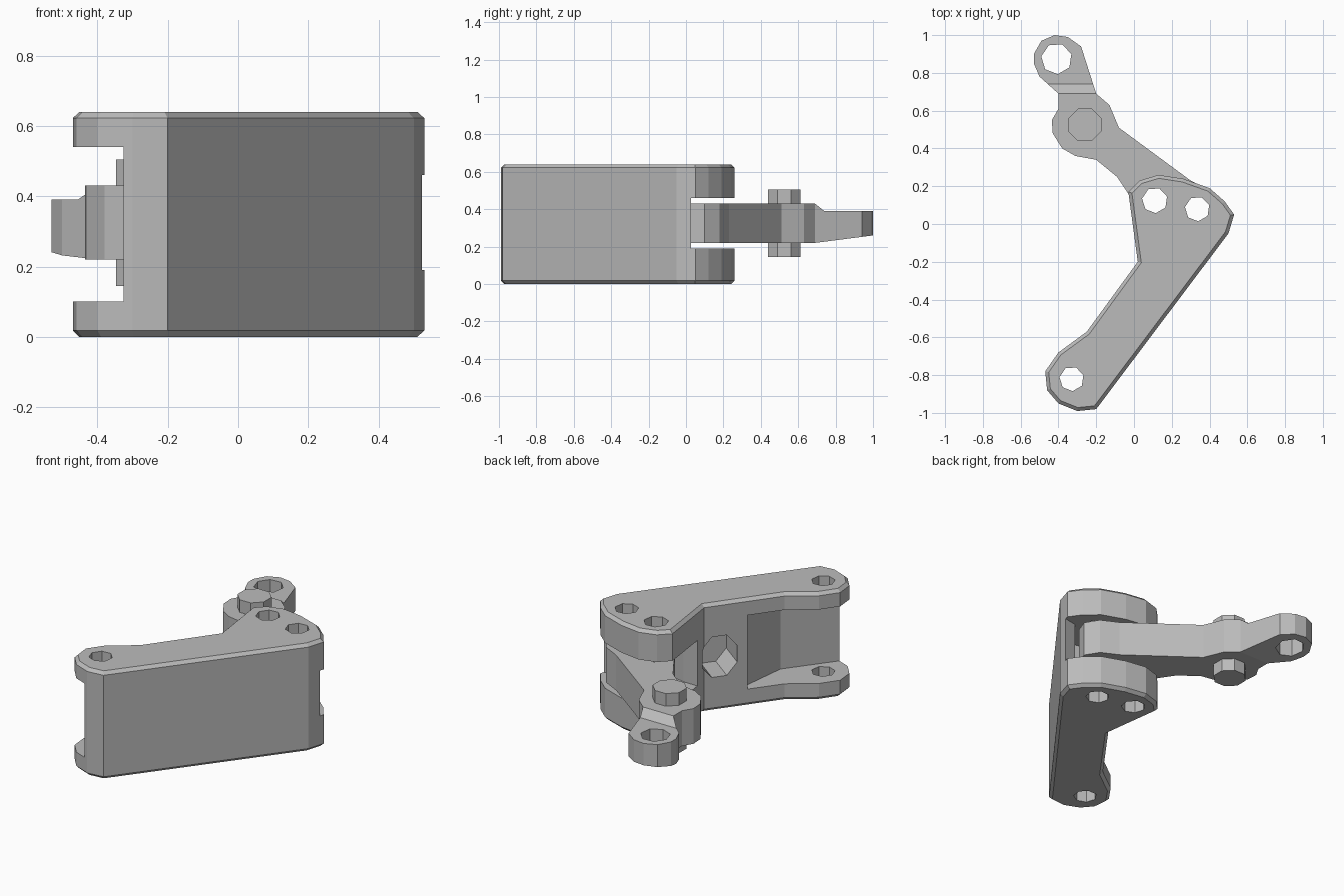
import bpy, bmesh, math
from mathutils import Vector

old = bpy.data.objects.get("Cube")
if old:
    bpy.data.objects.remove(old, do_unlink=True)

grey = bpy.data.materials.new("plain grey")
grey.use_nodes = True
COLOUR = (0.5, 0.5, 0.5, 1)
grey.diffuse_color = COLOUR
grey.node_tree.nodes["Principled BSDF"].inputs["Base Color"].default_value = COLOUR


def add(name, bm):
    bmesh.ops.recalc_face_normals(bm, faces=bm.faces)
    mesh = bpy.data.meshes.new(name)
    bm.to_mesh(mesh)
    bm.free()
    mesh.materials.append(grey)
    obj = bpy.data.objects.new(name, mesh)
    bpy.context.collection.objects.link(obj)
    return obj


def prism(outline, z0, z1, chamfer=0):
    """Extrude a plan outline, optionally chamfering the top and bottom rims."""
    bm = bmesh.new()
    base = bm.faces.new([bm.verts.new((x, y, z0)) for x, y in outline])
    new = bmesh.ops.extrude_face_region(bm, geom=[base])["geom"]
    for v in new:
        if isinstance(v, bmesh.types.BMVert):
            v.co.z = z1
    if chamfer:
        rims = [e for e in bm.edges if e.verts[0].co.z == e.verts[1].co.z]
        bmesh.ops.bevel(bm, geom=rims, offset=chamfer, segments=1, affect='EDGES')
    return bm


def ngon(x, y, r, sides, turn=0.0):
    return [(x + r * math.cos(turn + math.tau * i / sides),
             y + r * math.sin(turn + math.tau * i / sides)) for i in range(sides)]


def cut(obj, bm):
    """Subtract a shape for good and remove the cutter."""
    cutter = add("cutter", bm)
    cutter.hide_render = True
    mod = obj.modifiers.new("cut", 'BOOLEAN')
    mod.operation = 'DIFFERENCE'
    mod.solver = 'EXACT'
    mod.object = cutter
    bpy.context.view_layer.objects.active = obj
    bpy.ops.object.modifier_apply(modifier=mod.name)
    bpy.data.objects.remove(cutter, do_unlink=True)


# Plate frame: s runs along the slanted front wall, n runs inward from it
START = Vector((-0.2, -0.98))
ALONG = Vector((0.6, 0.8))
INWARD = Vector((-0.8, 0.6))


def plate(s, n):
    return tuple(START + ALONG * s + INWARD * n)


# Bracket body with pivot lugs at both ends
body_outline = [
    (-0.2, -0.98), (0.5, -0.05), (0.53, 0.05), (0.48, 0.12), (0.4, 0.19),
    (0.26, 0.24), (0.13, 0.26), (0.03, 0.23), (-0.03, 0.17), (0.02, -0.2),
    (-0.25, -0.57), (-0.4, -0.68), (-0.47, -0.78), (-0.46, -0.88),
    (-0.4, -0.95), (-0.3, -0.99)]
body = add("bracket_body", prism(body_outline, 0, 0.64, 0.018))

# Open recess between the end lugs
cut(body, prism([plate(-0.4, 0.1), plate(0.26, 0.1), plate(0.5, 0.24),
                 plate(0.56, 0.6), plate(-0.4, 0.6)], 0.10, 0.54))
# Slot for the swinging arm
cut(body, prism([(-0.3, -0.12), (0.1, -0.12), plate(0.95, 0.09),
                 plate(1.18, 0.08), (0.7, 0.06), (0.7, 0.5), (-0.3, 0.5)], 0.19, 0.46))

# Blind round pocket in the rear wall
pocket = prism(ngon(0, 0, 0.13, 8, math.pi / 8), 0, 0.4)
for v in pocket.verts:
    x, y = plate(0.67 + v.co.x * 0.85, 0.1 + v.co.z)
    v.co = (x, y, 0.32 + v.co.y)
cut(body, pocket)

# Arm with a thick hub and a thinner tip
arm_outline = [
    (-0.35, 0.99), (-0.42, 1.0), (-0.49, 0.97), (-0.53, 0.9), (-0.53, 0.85),
    (-0.5, 0.78), (-0.4, 0.69), (-0.4, 0.61), (-0.435, 0.55), (-0.43, 0.48),
    (-0.38, 0.4), (-0.31, 0.36), (-0.2, 0.34), (-0.09, 0.25), (-0.03, 0.16),
    (0.05, 0.03), (0.2, -0.03), (0.33, -0.04), (0.42, 0.02), (0.45, 0.1),
    (0.4, 0.18), (0.3, 0.23), (-0.08, 0.51), (-0.13, 0.63), (-0.2, 0.69), (-0.28, 0.94)]
TOP, LOW = 0.43, 0.22
bm = prism(arm_outline, LOW, TOP)
for y in (0.69, 0.74):
    bmesh.ops.bisect_plane(bm, geom=bm.verts[:] + bm.edges[:] + bm.faces[:],
                           plane_co=(0, y, 0), plane_no=(0, 1, 0))
for v in bm.verts:
    if v.co.y > 0.7:
        if v.co.z > 0.3:
            v.co.z = TOP - 0.04
        else:
            v.co.z = LOW + 0.04 * (v.co.y - 0.69) / 0.31
arm = add("swing_arm", bm)

# Pivot holes
for x, y, r, parts in ((-0.33, -0.82, 0.065, [body]), (0.11, 0.125, 0.068, [body, arm]),
                       (0.335, 0.08, 0.066, [body, arm]), (-0.41, 0.875, 0.082, [arm])):
    for part in parts:
        cut(part, prism(ngon(x, y, r, 7, 0.3), -0.2, 0.9))

# Bolt through the arm hub
add("hub_bolt", prism(ngon(-0.26, 0.525, 0.094, 8, math.pi / 8), 0.145, 0.505))
